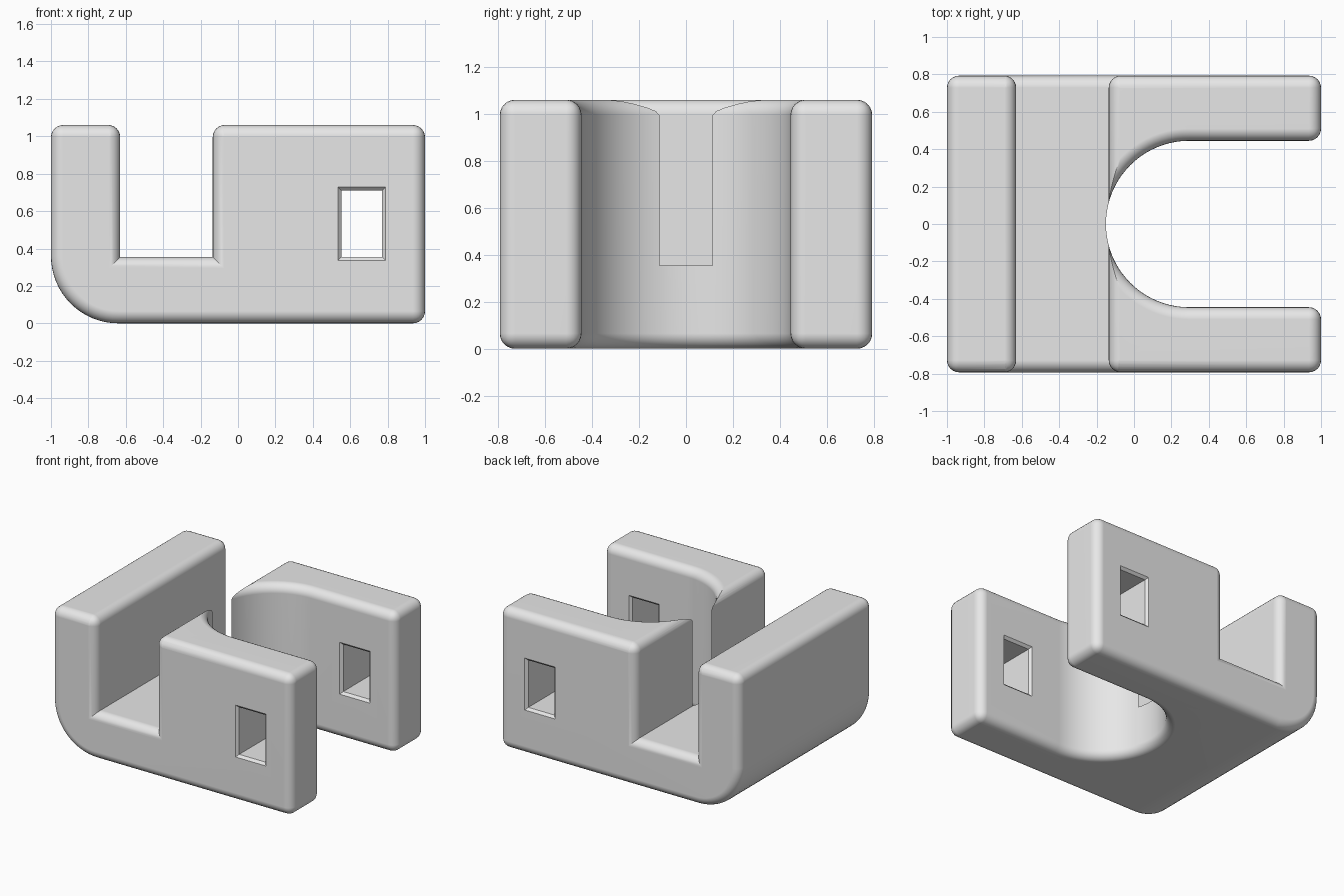
import bpy, bmesh, math
from mathutils import Vector

if "Cube" in bpy.data.objects:
    bpy.data.objects.remove(bpy.data.objects["Cube"], do_unlink=True)

HALF_W, HEIGHT, FILLET = 0.793, 1.06, 0.065
SLOT_R, SLOT_X = 0.445, 0.295      # round-ended slot
CH_L, CH_R, FLOOR = -0.63, -0.135, 0.355  # cross channel

grey = bpy.data.materials.new("plain grey")
grey.use_nodes = True
grey.diffuse_color = (0.8, 0.8, 0.8, 1)
grey.node_tree.nodes["Principled BSDF"].inputs["Base Color"].default_value = (0.8, 0.8, 0.8, 1)


def prism(points, offset):
    """Closed prism: a flat outline pushed along offset."""
    bm = bmesh.new()
    face = bm.faces.new([bm.verts.new(p) for p in points])
    ext = bmesh.ops.extrude_face_region(bm, geom=[face])
    moved = [v for v in ext["geom"] if isinstance(v, bmesh.types.BMVert)]
    bmesh.ops.translate(bm, verts=moved, vec=offset)
    bmesh.ops.recalc_face_normals(bm, faces=bm.faces)
    return bm


def round_edges(bm, edges, radius, segments):
    bmesh.ops.bevel(bm, geom=edges, offset=radius, segments=segments, profile=0.5,
                    affect='EDGES', clamp_overlap=False)


def sharp_convex(bm):
    return [e for e in bm.edges if e.calc_face_angle_signed(0) > math.radians(30)]


def finish(bm, name):
    bmesh.ops.recalc_face_normals(bm, faces=bm.faces)
    mesh = bpy.data.meshes.new(name)
    bm.to_mesh(mesh)
    bm.free()
    mesh.materials.append(grey)
    obj = bpy.data.objects.new(name, mesh)
    bpy.context.scene.collection.objects.link(obj)
    return obj


# U-shaped block with the round-ended slot
arc = [Vector((SLOT_X - SLOT_R * math.sin(a), SLOT_R * math.cos(a), 0))
       for a in (math.pi * i / 40 for i in range(41))]
outline = [(1, SLOT_R, 0), *arc, (1, -SLOT_R, 0),
           (1, -HALF_W, 0), (-1, -HALF_W, 0), (-1, HALF_W, 0), (1, HALF_W, 0)]
bm = prism(outline, (0, 0, HEIGHT))
heel = [e for e in bm.edges if all(v.co.x < -0.99 and v.co.z < 0.01 for v in e.verts)]
round_edges(bm, heel, 0.36, 16)
round_edges(bm, sharp_convex(bm), FILLET, 6)
body = finish(bm, "clip_body")

# Oversized envelope carrying the rounded cross channel
y, top = HALF_W + 0.0006, HEIGHT + 0.0006
section = [(-1.4, -0.4), (1.4, -0.4), (1.4, top), (CH_R, top),
           (CH_R, FLOOR), (CH_L, FLOOR), (CH_L, top), (-1.4, top)]
bm = prism([(x, -y, z) for x, z in section], (0, 2 * y, 0))
round_edges(bm, sharp_convex(bm), FILLET, 6)
envelope = finish(bm, "channel_envelope")


# Strap windows, slightly flared where they meet the arm faces
def window_cutter(side, name):
    bm = bmesh.new()
    rings = []
    for depth, grow in ((0.42, 0.018), (0.445, 0.018), (0.463, 0),
                        (HALF_W - 0.018, 0), (HALF_W, 0.018), (0.83, 0.018)):
        x0, x1, z0, z1 = 0.553 - grow, 0.77 + grow, 0.355 - grow, 0.71 + grow
        rings.append([bm.verts.new((x, side * depth, z))
                      for x, z in ((x0, z0), (x1, z0), (x1, z1), (x0, z1))])
    for a, b in zip(rings, rings[1:]):
        for i in range(4):
            j = (i + 1) % 4
            bm.faces.new((a[i], a[j], b[j], b[i]))
    bm.faces.new(rings[0])
    bm.faces.new(rings[-1])
    return finish(bm, name)


cutters = [(envelope, 'INTERSECT'),
           (window_cutter(-1, "front_window_cutter"), 'DIFFERENCE'),
           (window_cutter(1, "back_window_cutter"), 'DIFFERENCE')]
for cutter, operation in cutters:
    mod = body.modifiers.new(cutter.name, 'BOOLEAN')
    mod.operation, mod.solver, mod.object = operation, 'EXACT', cutter

# Bake the cuts and drop the helpers
bpy.context.view_layer.update()
graph = bpy.context.evaluated_depsgraph_get()
baked = bpy.data.meshes.new_from_object(body.evaluated_get(graph))
body.modifiers.clear()
body.data = baked
for cutter, _ in cutters:
    bpy.data.objects.remove(cutter, do_unlink=True)

# Smooth fillets, flat sides
bpy.ops.object.select_all(action='DESELECT')
body.select_set(True)
bpy.context.view_layer.objects.active = body
bpy.ops.object.shade_smooth_by_angle(angle=math.radians(30))
weighted = body.modifiers.new("even_shading", 'WEIGHTED_NORMAL')
weighted.keep_sharp = True
